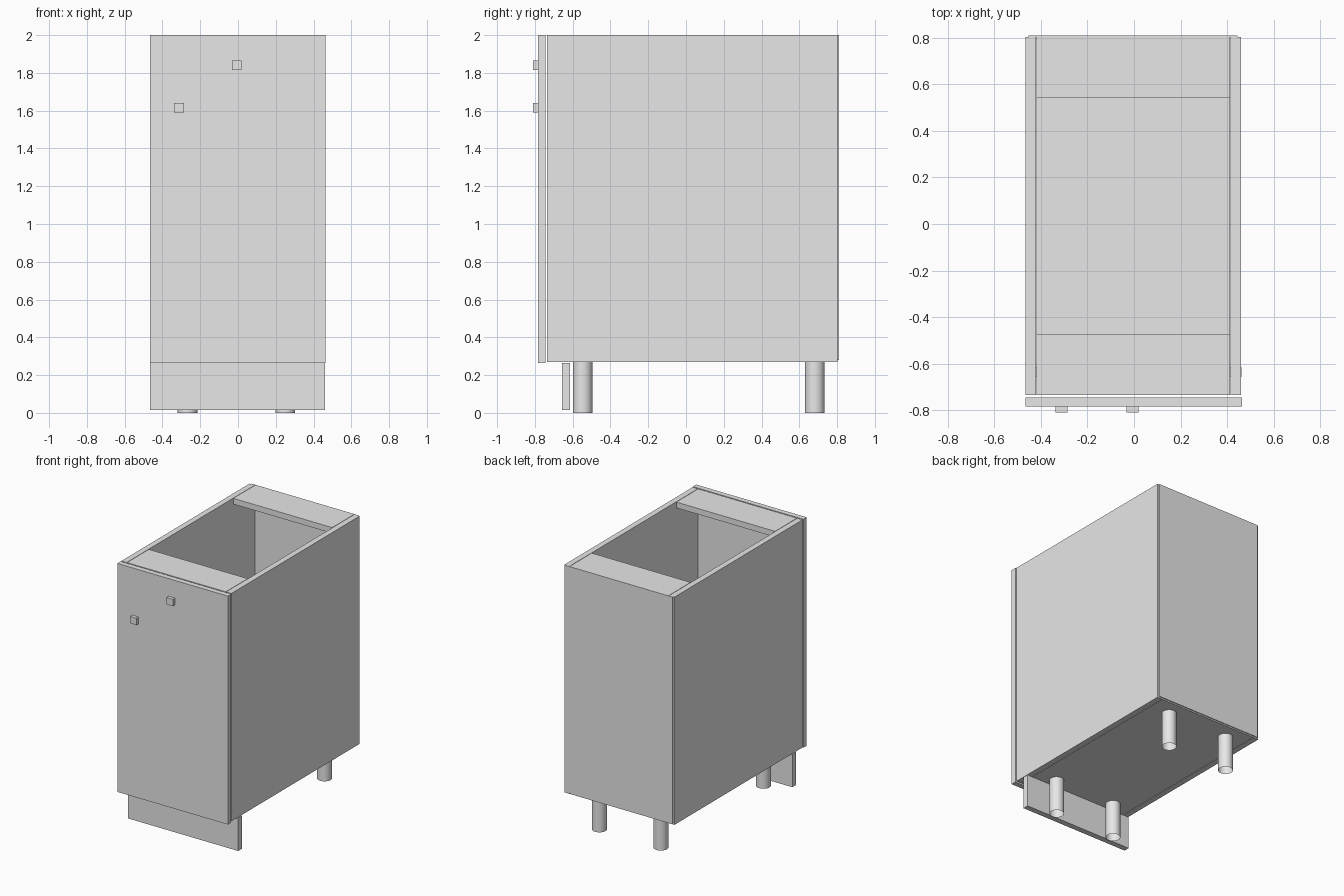
import bpy
import bmesh
from mathutils import Matrix

cube = bpy.data.objects.get("Cube")
if cube:
    bpy.data.objects.remove(cube, do_unlink=True)

grey = bpy.data.materials.new("light_grey")
grey.use_nodes = True
grey.diffuse_color = (0.8, 0.8, 0.8, 1)
grey.node_tree.nodes["Principled BSDF"].inputs["Base Color"].default_value = (0.8, 0.8, 0.8, 1)


def finish(name, bm):
    mesh = bpy.data.meshes.new(name)
    bm.to_mesh(mesh)
    bm.free()
    mesh.materials.append(grey)
    obj = bpy.data.objects.new(name, mesh)
    bpy.context.collection.objects.link(obj)
    return obj


def board(name, x, y, z):
    """Box spanning the given (low, high) ranges."""
    bm = bmesh.new()
    size = [b - a for a, b in (x, y, z)]
    middle = [(a + b) / 2 for a, b in (x, y, z)]
    bmesh.ops.create_cube(bm, size=1, matrix=Matrix.Translation(middle) @ Matrix.Diagonal((*size, 1)))
    return finish(name, bm)


def leg(name, x, y):
    """Open round tube under the cabinet."""
    bm = bmesh.new()
    bmesh.ops.create_cone(bm, cap_ends=False, segments=32, radius1=RADIUS, radius2=RADIUS,
                          depth=BASE, matrix=Matrix.Translation((x, y, BASE / 2)))
    obj = finish(name, bm)
    for face in obj.data.polygons:
        face.use_smooth = True


BASE, TOP = 0.27, 2.0          # underside and top of the carcass
FRONT, BACK = -0.735, 0.803    # depth of the carcass
THICK = 0.044                  # board thickness
RADIUS = 0.052
LEFT, RIGHT = 0.459, -0.465    # outer faces of the carcass
GAP = 0.003
inner = (RIGHT + THICK + GAP, LEFT - THICK - GAP)

# Carcass
board("right_side", (RIGHT, RIGHT + THICK), (FRONT, BACK), (BASE, TOP))
board("left_side", (LEFT - THICK, LEFT), (FRONT, BACK), (BASE, TOP))
board("bottom_panel", inner, (FRONT, BACK), (BASE, BASE + THICK))
board("front_top_rail", inner, (FRONT, -0.472), (TOP - THICK, TOP))
board("back_top_rail", inner, (0.542, BACK), (TOP - THICK, TOP))
board("back_panel", (-0.453, 0.445), (BACK, 0.81), (BASE + 0.01, TOP))

# Door, knobs and plinth
board("door", (-0.465, 0.464), (-0.784, -0.744), (0.265, TOP))
for name, x, z in (("upper_knob", -0.007, 1.84), ("lower_knob", -0.312, 1.615)):
    board(name, (x - 0.026, x + 0.026), (-0.81, -0.784), (z - 0.026, z + 0.026))
board("plinth", (-0.465, 0.461), (-0.657, -0.613), (0.015, 0.265))

# Legs
for side, x in (("right", -0.267), ("left", 0.25)):
    for end, y in (("front", -0.547), ("back", 0.682)):
        leg(f"{end}_{side}_leg", x, y)
